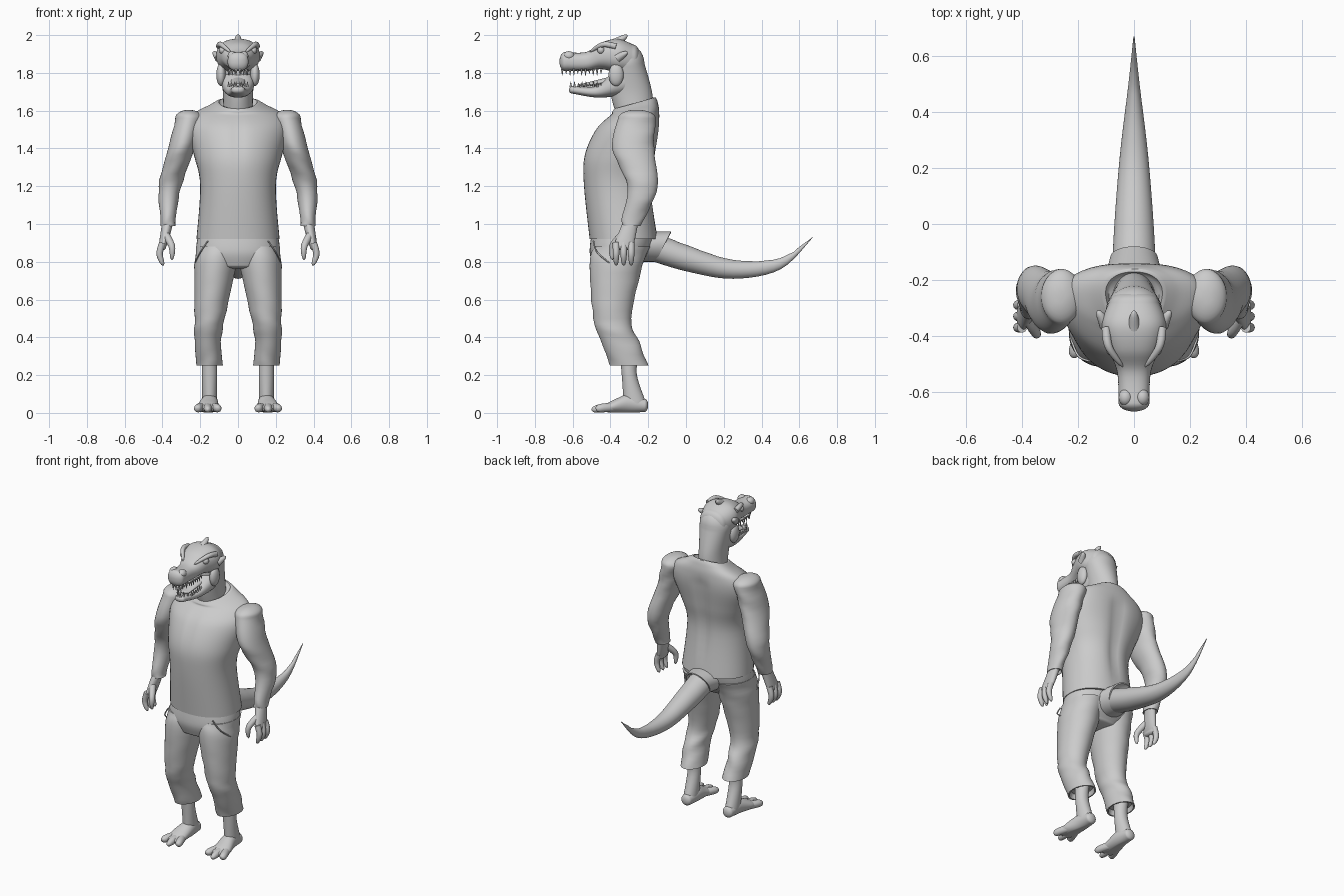
import bpy, bmesh
from math import sin, cos, pi, copysign
from mathutils import Vector, Matrix

if "Cube" in bpy.data.objects:
    bpy.data.objects.remove(bpy.data.objects["Cube"], do_unlink=True)

GREY = (.6, .6, .6, 1)
grey = bpy.data.materials.new("plain grey")
grey.use_nodes = True
grey.diffuse_color = GREY
grey.node_tree.nodes["Principled BSDF"].inputs["Base Color"].default_value = GREY


def finish(name, bm, mirror):
    """Turn a bmesh into a smooth shaded object, optionally mirrored in x."""
    bmesh.ops.recalc_face_normals(bm, faces=bm.faces)
    mesh = bpy.data.meshes.new(name)
    bm.to_mesh(mesh)
    bm.free()
    mesh.materials.append(grey)
    for face in mesh.polygons:
        face.use_smooth = True
    mesh.set_sharp_from_angle(angle=pi / 3)
    obj = bpy.data.objects.new(name, mesh)
    bpy.context.collection.objects.link(obj)
    if mirror:
        obj.modifiers.new("Mirror", 'MIRROR').use_mirror_merge = False


def spline(rows, steps=6):
    """Smooth curve through rows of numbers."""
    rows = [Vector(row) for row in rows]
    padded = [rows[0]] + rows + [rows[-1]]
    points = []
    for before, start, end, after in zip(padded, padded[1:], padded[2:], padded[3:]):
        leave, arrive = (end - before) / 2, (after - start) / 2
        for step in range(steps):
            t = step / steps
            ease = t * t * (3 - 2 * t)
            points.append(start * (1 - ease) + end * ease
                          + leave * (t * (1 - t) ** 2) - arrive * (t * t * (1 - t)))
    return points + [rows[-1]]


def skin_rings(bm, rings):
    """Bridge rings of points and cap both ends."""
    loops = [[bm.verts.new(point) for point in ring] for ring in rings]
    for lower, upper in zip(loops, loops[1:]):
        for i in range(len(lower)):
            bm.faces.new((lower[i - 1], lower[i], upper[i], upper[i - 1]))
    bm.faces.new(loops[0])
    bm.faces.new(loops[-1])


def ring(at, mid, wide, deep, x=0):
    """Cross-section: axis position, centre (x, mid) and radii (wide, deep)."""
    return (at, mid, x, wide, deep)


def dome(end, inner, length):
    """Extra sections that round off an end, moving away from its neighbour."""
    way = copysign(length, end[0] - inner[0])
    return [Vector((end[0] + way * sin(a), end[1], end[2], end[3] * cos(a), end[4] * cos(a)))
            for a in (pi * k / 14 for k in range(1, 7))]


def loft(name, *sections, axis='Z', mirror=False, power=1, shape=None,
         dome_start=0, dome_end=0, hollow=0):
    """Skin smooth sections; ends may be domed, the last may be a hollow opening."""
    rows = spline(sections)
    first = dome(rows[0], rows[1], dome_start)[::-1] if dome_start else []
    last = dome(rows[-1], rows[-2], dome_end) if dome_end else []
    if hollow:
        at, mid, x, wide, deep = rows[-1]
        inside = at + copysign(hollow, rows[-2][0] - at)
        last = [(at, mid, x, wide * .9, deep * .9), (inside, mid, x, wide * .8, deep * .8)]
    rings = []
    for at, mid, x, wide, deep in first + rows + last:
        points = []
        for k in range(48):
            angle = 2 * pi * k / 48
            u, v = (copysign(abs(f) ** power, f) for f in (cos(angle), sin(angle)))
            side, other = x + wide * u, mid + deep * v
            point = Vector((side, other, at) if axis == 'Z' else (side, at, other))
            if shape:
                shape(point, u, v)
            points.append(point)
        rings.append(points)
    bm = bmesh.new()
    skin_rings(bm, rings)
    finish(name, bm, mirror)


def tubes(name, *paths, thick, blunt=1, mirror=True):
    """Round tubes along paths: blunt 1 gives a spike, more gives a finger."""
    bm = bmesh.new()
    for path in paths:
        points = spline(path)
        count = len(points) - 1
        rings = []
        for i, point in enumerate(points):
            along = points[min(i + 1, count)] - points[max(i - 1, 0)]
            across = along.cross(Vector((1, 0, 0))).normalized()
            beside = along.cross(across).normalized()
            radius = thick * max(1 - (i / count) ** blunt, .01) ** .5
            turns = [pi * k / 8 for k in range(16)]
            rings.append([point + (across * cos(a) + beside * sin(a)) * radius for a in turns])
        skin_rings(bm, rings)
    finish(name, bm, mirror)


def ball(name, centre, radii):
    """Mirrored pair of ellipsoids."""
    bm = bmesh.new()
    place = Matrix.LocRotScale(Vector(centre), None, Vector(radii))
    bmesh.ops.create_uvsphere(bm, u_segments=20, v_segments=12, radius=1, matrix=place)
    finish(name, bm, True)


def ramp(value, low, high):
    t = min(max((value - low) / (high - low), 0), 1)
    return t * t * (3 - 2 * t)


# Surface rules: shirt muscles and dipped collar, cloth ripples, tail bumps, flat soles
def shirt_shape(point, u, v):
    height = point.z
    chest = ramp(height, 1.2, 1.5)
    fade = 1 - ramp(height, 1.5, 1.6)
    groove = max(0, 1 - abs(point.x) / .08) ** 2 * fade
    point.x *= 1 + .2 * chest * v
    point.y -= .02 * groove * max(v, 0) * ramp(height, .9, 1.2)
    point.y += .01 * groove * max(-v, 0) * chest
    point.z += .03 * v * ramp(height, 1.56, 1.64)


def cloth_shape(point, u, v):
    ripple = .003 * sin(point.z * 55 + u * 3) * ramp(sin(point.z * 17 + v * 2), -1, 1)
    point += Vector((u, v, 0)) * ripple


def tail_shape(point, u, v):
    point.z += .003 * max(v, 0) * sin(point.y * 75)


def tail_sleeve_shape(point, u, v):
    point.y += .04 * v


def sole_shape(point, u, v):
    point.z = max(point.z, .003)


# Shirt and sleeves
loft("shirt",
     ring(at=.92, mid=-.33, wide=.22, deep=.18),
     ring(at=1.2, mid=-.36, wide=.2, deep=.18),
     ring(at=1.36, mid=-.35, wide=.23, deep=.19),
     ring(at=1.5, mid=-.31, wide=.26, deep=.17),
     ring(at=1.58, mid=-.27, wide=.23, deep=.13),
     ring(at=1.62, mid=-.27, wide=.15, deep=.12),
     ring(at=1.64, mid=-.27, wide=.11, deep=.11),
     power=.92, shape=shirt_shape, hollow=.02)
loft("sleeves",
     ring(at=1.56, x=.26, mid=-.26, wide=.07, deep=.1),
     ring(at=1.4, x=.3, mid=-.28, wide=.07, deep=.11),
     ring(at=1.2, x=.36, mid=-.23, wide=.06, deep=.08),
     ring(at=1.03, x=.37, mid=-.28, wide=.04, deep=.06),
     ring(at=.99, x=.37, mid=-.29, wide=.04, deep=.05),
     mirror=True, shape=cloth_shape, dome_start=.045, hollow=.02)

# Hands
loft("palms",
     ring(at=1.02, x=.37, mid=-.29, wide=.03, deep=.04),
     ring(at=.92, x=.39, mid=-.32, wide=.025, deep=.05),
     ring(at=.88, x=.4, mid=-.33, wide=.02, deep=.05),
     mirror=True, dome_end=.02)
tubes("fingers", *[[(.4, y, .9), (.415, y, .84), (.395, y, .78)] for y in (-.37, -.33, -.29)],
      thick=.018, blunt=3)
tubes("thumbs", [(.38, -.34, .94), (.35, -.39, .88), (.35, -.39, .81)], thick=.02, blunt=2)

# Trousers: hips, legs with open cuffs, sleeve round the tail, pocket seams
loft("trouser_hips",
     ring(at=.95, mid=-.33, wide=.21, deep=.17),
     ring(at=.85, mid=-.35, wide=.22, deep=.16),
     ring(at=.78, mid=-.37, wide=.17, deep=.12),
     power=.92, dome_end=.02)
loft("trouser_legs",
     ring(at=.88, x=.11, mid=-.34, wide=.11, deep=.15),
     ring(at=.78, x=.12, mid=-.37, wide=.11, deep=.14),
     ring(at=.5, x=.15, mid=-.39, wide=.08, deep=.1),
     ring(at=.38, x=.16, mid=-.35, wide=.07, deep=.1),
     ring(at=.25, x=.15, mid=-.3, wide=.07, deep=.1),
     mirror=True, shape=cloth_shape, hollow=.03)
loft("tail_sleeve",
     ring(at=-.26, mid=.88, wide=.12, deep=.08),
     ring(at=-.12, mid=.88, wide=.085, deep=.08),
     axis='Y', shape=tail_sleeve_shape, hollow=.03)
tubes("pocket_seams", [(.16, -.49, .91), (.2, -.47, .85), (.23, -.4, .79)], thick=.004, blunt=9)

# Tail
loft("tail",
     ring(at=-.2, mid=.89, wide=.08, deep=.08),
     ring(at=0, mid=.82, wide=.07, deep=.07),
     ring(at=.25, mid=.76, wide=.05, deep=.05),
     ring(at=.5, mid=.79, wide=.02, deep=.03),
     ring(at=.67, mid=.93, wide=.002, deep=.003),
     axis='Y', shape=tail_shape)

# Shins, feet and toes
loft("shins",
     ring(at=.3, x=.15, mid=-.3, wide=.04, deep=.05),
     ring(at=.2, x=.15, mid=-.3, wide=.04, deep=.04),
     ring(at=.05, x=.15, mid=-.27, wide=.04, deep=.06),
     mirror=True, dome_end=.04)
loft("feet",
     ring(at=-.22, x=.15, mid=.04, wide=.035, deep=.035),
     ring(at=-.3, x=.15, mid=.05, wide=.045, deep=.05),
     ring(at=-.38, x=.16, mid=.035, wide=.055, deep=.035),
     ring(at=-.43, x=.16, mid=.025, wide=.055, deep=.02),
     axis='Y', mirror=True, shape=sole_shape, dome_start=.02, dome_end=.03)
tubes("toes", *[[(.16 + turn / 2, -.38, .03), (.16 + turn, -.45, .025),
                 (.16 + turn, abs(turn) / 2 - .5, .015)] for turn in (-.05, 0, .05)],
      thick=.024, blunt=3)

# Neck, skull and lower jaw
loft("neck",
     ring(at=1.58, mid=-.27, wide=.08, deep=.1),
     ring(at=1.7, mid=-.29, wide=.08, deep=.11),
     ring(at=1.85, mid=-.31, wide=.1, deep=.09),
     dome_end=.1)
loft("upper_head",
     ring(at=-.28, mid=1.87, wide=.09, deep=.08),
     ring(at=-.36, mid=1.89, wide=.115, deep=.09),
     ring(at=-.45, mid=1.89, wide=.09, deep=.07),
     ring(at=-.53, mid=1.86, wide=.06, deep=.05),
     ring(at=-.64, mid=1.86, wide=.055, deep=.05),
     axis='Y', power=.85, dome_start=.04, dome_end=.03)
loft("lower_jaw",
     ring(at=-.3, mid=1.76, wide=.08, deep=.07),
     ring(at=-.38, mid=1.74, wide=.085, deep=.065),
     ring(at=-.48, mid=1.7, wide=.055, deep=.03),
     ring(at=-.6, mid=1.71, wide=.035, deep=.02),
     axis='Y', power=.85, dome_end=.02)
loft("tongue",
     ring(at=-.4, mid=1.76, wide=.04, deep=.02),
     ring(at=-.54, mid=1.735, wide=.03, deep=.01),
     axis='Y', dome_end=.03)

# Face details
ball("cheeks", centre=(.09, -.37, 1.79), radii=(.025, .04, .06))
ball("eyes", centre=(.08, -.45, 1.92), radii=(.02, .02, .02))
ball("nostril_bumps", centre=(.03, -.62, 1.89), radii=(.025, .03, .025))
tubes("brow_ridges", [(.1, -.37, 1.94), (.09, -.44, 1.95), (.04, -.51, 1.91)], thick=.016, blunt=2)
tubes("cheek_horns", [(.1, -.36, 1.88), (.13, -.31, 1.91)], thick=.025)
tubes("crown_horn", [(0, -.37, 1.96), (0, -.31, 2)], thick=.025, mirror=False)


def teeth(name, count, front, base, size):
    """Pointed row from the mouth corner round to the front; negative size hangs down."""
    bm = bmesh.new()
    turn = Matrix.Rotation(0 if size > 0 else pi, 4, 'X')
    for i in range(count):
        t = i / (count - 1)
        length = size * (1.2 if i % 3 else .8)
        place = Vector((.05 - .04 * ramp(t, .6, 1), -.45 + (front + .45) * t, base + length / 3))
        bmesh.ops.create_cone(bm, cap_ends=True, segments=8, radius1=.007, radius2=.001,
                              depth=abs(length), matrix=Matrix.Translation(place) @ turn)
    finish(name, bm, True)


teeth("upper_teeth", count=11, front=-.655, base=1.815, size=-.03)
teeth("lower_teeth", count=9, front=-.61, base=1.73, size=.025)
